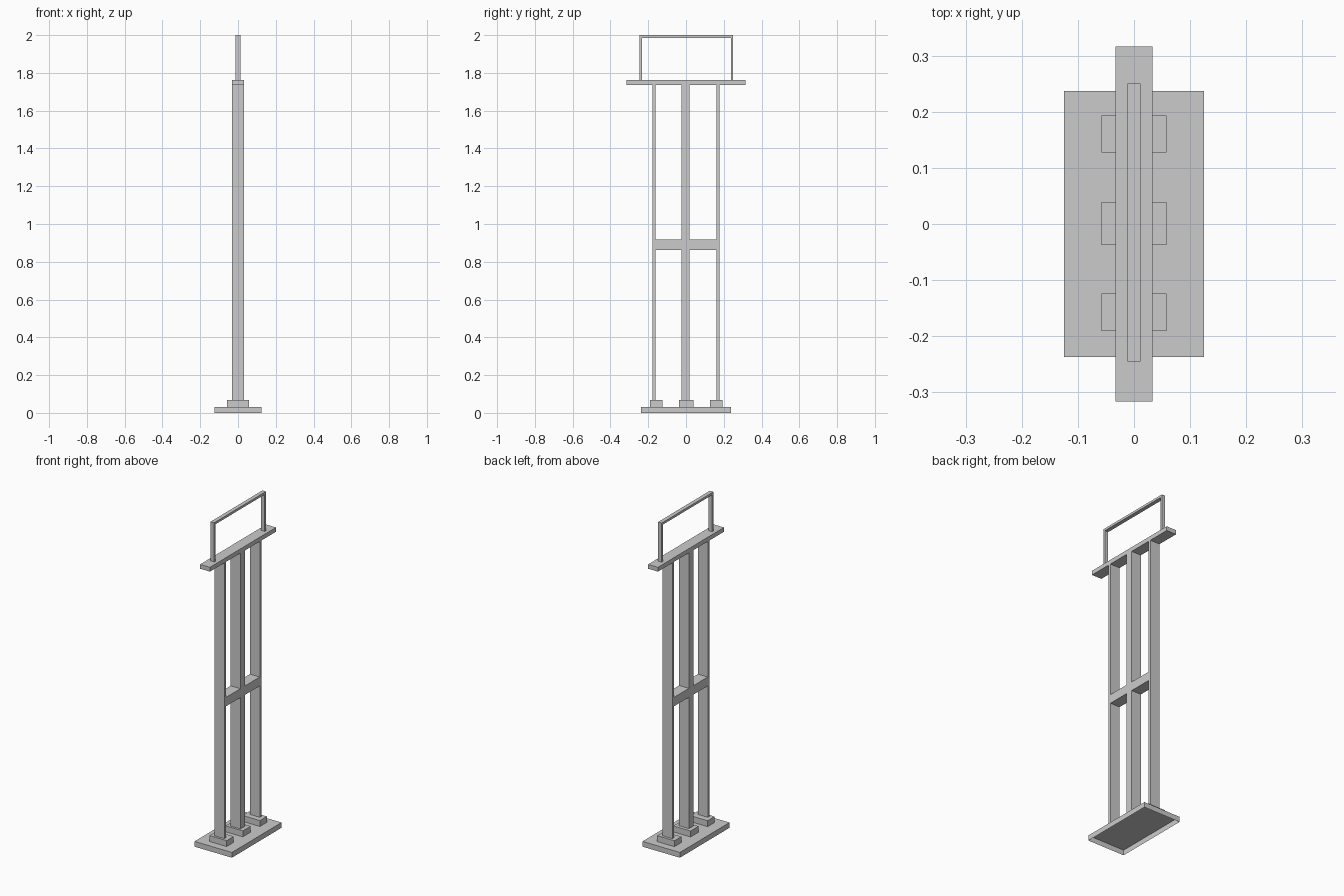
import bpy, bmesh

if "Cube" in bpy.data.objects:
    bpy.data.objects.remove(bpy.data.objects["Cube"])


def box(name, x, y, z, open_bottom=False):
    """Axis-aligned box from (min, max) ranges."""
    bm = bmesh.new()
    bmesh.ops.create_cube(bm, size=1)
    for v in bm.verts:
        v.co = [r[0] if c < 0 else r[1] for c, r in zip(v.co, (x, y, z))]
    bm.normal_update()
    if open_bottom:
        down = [f for f in bm.faces if f.normal.z < -0.9]
        bmesh.ops.delete(bm, geom=down, context='FACES_ONLY')
    me = bpy.data.meshes.new(name)
    bm.to_mesh(me)
    bm.free()
    ob = bpy.data.objects.new(name, me)
    bpy.context.collection.objects.link(ob)
    return ob


BASE_TOP, FOOT_TOP, SHELF_LOW, SHELF_TOP = 0.032, 0.068, 1.737, 1.763
DEPTH = (-0.033, 0.033)

# hollow base plate, open underneath
box("base_plate", (-0.125, 0.125), (-0.237, 0.237), (0, BASE_TOP), open_bottom=True)

# three posts, each in a foot block
posts = {
    "left": ((-0.191, -0.124), (-0.177, -0.161)),
    "centre": ((-0.037, 0.039), (-0.024, 0.019)),
    "right": ((0.127, 0.193), (0.161, 0.177)),
}
for side, (foot_y, post_y) in posts.items():
    box(side + "_foot", (-0.058, 0.058), foot_y, (BASE_TOP, FOOT_TOP))
    box(side + "_post", DEPTH, post_y, (FOOT_TOP, SHELF_LOW))

# cross bars between the posts
for side, y in (("left", (-0.161, -0.024)), ("right", (0.019, 0.161))):
    box(side + "_cross_bar", DEPTH, y, (0.863, 0.917))

# top shelf
box("top_shelf", DEPTH, (-0.316, 0.316), (SHELF_LOW, SHELF_TOP))

# handle: two uprights and a rail
H = (-0.012, 0.012)
box("handle_rail", H, (-0.245, 0.25), (1.986, 2.0))
box("handle_left_upright", H, (-0.245, -0.233), (SHELF_TOP, 1.986))
box("handle_right_upright", H, (0.238, 0.25), (SHELF_TOP, 1.986))
